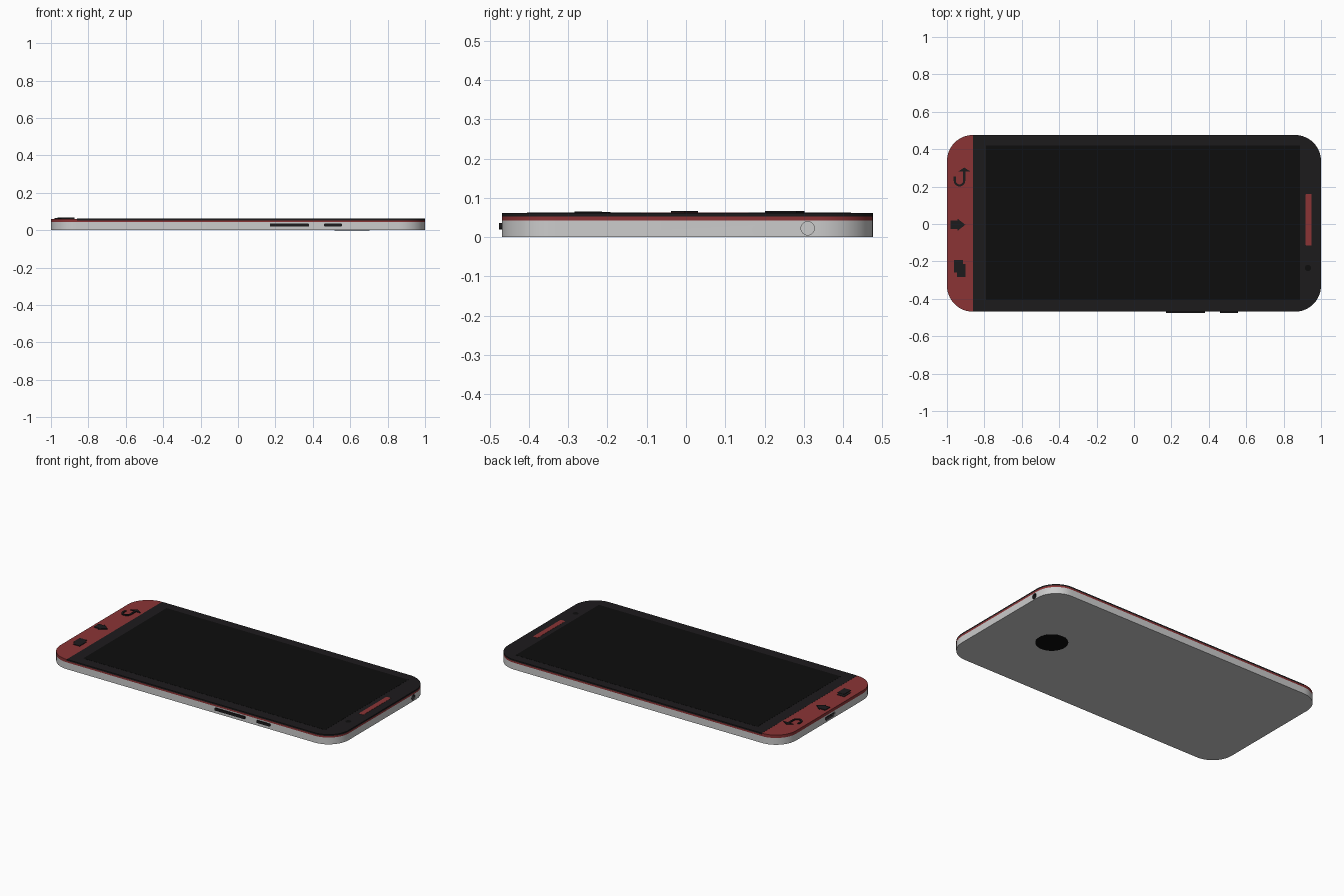
import bpy
import bmesh
from math import sin, cos, pi, radians

if "Cube" in bpy.data.objects:
    bpy.data.objects.remove(bpy.data.objects["Cube"])

Y0, Y1 = -0.469, 0.476      # body depth limits
R = 0.14                    # outer corner radius


def material(name, rgb):
    m = bpy.data.materials.new(name)
    m.diffuse_color = (*rgb, 1)
    m.use_nodes = True
    m.node_tree.nodes["Principled BSDF"].inputs["Base Color"].default_value = m.diffuse_color
    return m


black = material("black_trim", (0.012, 0.011, 0.012))
glass = material("screen_black", (0.004, 0.004, 0.004))
red = material("red_trim", (0.26, 0.034, 0.036))


def rounded(x0, x1, y0, y1, rl, rr, n=14):
    """Rectangle outline with separate corner radii for its left and right ends."""
    pts = []
    for cx, cy, r, a in ((x1 - rr, y1 - rr, rr, 0), (x0 + rl, y1 - rl, rl, 90),
                         (x0 + rl, y0 + rl, rl, 180), (x1 - rr, y0 + rr, rr, 270)):
        if r == 0:
            pts.append((cx, cy))
        else:
            for i in range(n + 1):
                t = radians(a + 90 * i / n)
                pts.append((cx + r * cos(t), cy + r * sin(t)))
    return pts


def circle(cx, cy, r, n=32):
    return [(cx + r * cos(2 * pi * i / n), cy + r * sin(2 * pi * i / n)) for i in range(n)]


def prism(name, pts, a, b, mat=None, axis="z", caps=True):
    """Extrude an outline from a to b along an axis."""
    place = {"z": lambda u, v, w: (u, v, w),
             "y": lambda u, v, w: (u, w, v),
             "x": lambda u, v, w: (w, u, v)}[axis]
    bm = bmesh.new()
    lo = [bm.verts.new(place(u, v, a)) for u, v in pts]
    hi = [bm.verts.new(place(u, v, b)) for u, v in pts]
    n = len(pts)
    for i in range(n):
        j = (i + 1) % n
        bm.faces.new((lo[i], lo[j], hi[j], hi[i]))
    if caps:
        bm.faces.new(lo[::-1])
        bm.faces.new(hi)
    bmesh.ops.recalc_face_normals(bm, faces=bm.faces)
    me = bpy.data.meshes.new(name)
    bm.to_mesh(me)
    bm.free()
    ob = bpy.data.objects.new(name, me)
    bpy.context.collection.objects.link(ob)
    if mat:
        me.materials.append(mat)
    return ob


def cut(ob, cutter):
    mod = ob.modifiers.new("cut", "BOOLEAN")
    mod.operation, mod.solver, mod.object = "DIFFERENCE", "EXACT", cutter
    bpy.context.view_layer.objects.active = ob
    bpy.ops.object.modifier_apply(modifier=mod.name)
    bpy.data.objects.remove(cutter)


# Shell with charging port and audio jack recesses
body = prism("body_shell", rounded(-1, 1, Y0, Y1, R, R), 0.0005, 0.043)
port = [(-0.035, 0.010), (0.035, 0.010), (0.048, 0.020), (0.048, 0.033),
        (-0.048, 0.033), (-0.048, 0.020)]
jack = circle(0.31, 0.0225, 0.017)
cut(body, prism("port_cutter", port, -1.05, -0.94, axis="x"))
cut(body, prism("jack_cutter", jack, 0.94, 1.05, axis="x"))


def inset(pts, cx, cy, s):
    return [(cx + (x - cx) * s, cy + (y - cy) * s) for x, y in pts]


# Dark liners inside the recesses
prism("charging_port_lining", inset(port, 0, 0.022, 0.97), -0.999, -0.942, black, "x", False)
prism("charging_port_tongue", rounded(-0.03, 0.03, 0.022, 0.027, 0, 0), -0.99, -0.94, black, "x")
prism("audio_jack_lining", inset(jack, 0.31, 0.0225, 0.96), 0.942, 0.999, black, "x", False)

# Red band, black front panel and red touch-key panel
prism("red_band", rounded(-1, 1, Y0, Y1, R, R), 0.043, 0.053, red)
prism("front_panel", rounded(-0.86, 1, Y0, Y1, 0, R), 0.053, 0.062, black)
prism("key_panel", rounded(-1, -0.86, Y0, Y1, R - 0.0005, 0), 0.053, 0.0615, red)

# Screen, earpiece and front sensor
prism("screen", rounded(-0.79, 0.888, -0.405, 0.42, 0, 0), 0.058, 0.0627, glass)
prism("earpiece", rounded(0.918, 0.95, -0.115, 0.16, 0.004, 0.004, 4), 0.058, 0.063, red)
prism("front_sensor", circle(0.93, -0.235, 0.017), 0.058, 0.0625, glass)

# Rear camera window
prism("rear_camera", circle(0.61, 0.0, 0.094, 48), 0.0, 0.004, glass)

# Side buttons
for name, x0, x1 in (("volume_button", 0.17, 0.38), ("power_button", 0.46, 0.555)):
    prism(name, rounded(x0, x1, 0.02, 0.036, 0.005, 0.005, 4), -0.476, -0.46, black, "y")

# Home key: a block arrow pointing toward the screen
prism("home_key", [(-0.98, -0.028), (-0.945, -0.028), (-0.945, -0.038), (-0.902, -0.004),
                   (-0.945, 0.030), (-0.945, 0.020), (-0.98, 0.020)], 0.058, 0.066, black)

# Recent key: two overlapping sheets
prism("recent_key_sheet_1", rounded(-0.963, -0.913, -0.258, -0.192, 0, 0), 0.058, 0.0635, black)
prism("recent_key_sheet_2", rounded(-0.947, -0.900, -0.284, -0.214, 0, 0), 0.058, 0.065, black)

# Back key: hooked stroke with an arrowhead
cx, cy, ro, ri = -0.933, 0.232, 0.031, 0.020
outer = [(cx + ro * cos(t), cy + ro * sin(t)) for t in (pi + pi * i / 14 for i in range(15))]
inner = [(cx + ri * cos(t), cy + ri * sin(t)) for t in (-pi * i / 14 for i in range(15))]
prism("back_key_hook", [(cx - ro, 0.255)] + outer + [(cx + ro, 0.285), (cx + ri, 0.285)]
      + inner + [(cx - ri, 0.255)], 0.058, 0.067, black)
tip = cx + (ro + ri) / 2
prism("back_key_arrowhead", [(tip - 0.034, 0.280), (tip + 0.034, 0.280), (tip, 0.302)],
      0.058, 0.067, black)

# Smooth rounded corners, keep edges crisp
bpy.ops.object.select_all(action="DESELECT")
for ob in bpy.context.scene.objects:
    ob.select_set(True)
    bpy.context.view_layer.objects.active = ob
bpy.ops.object.shade_smooth_by_angle(angle=radians(30))
